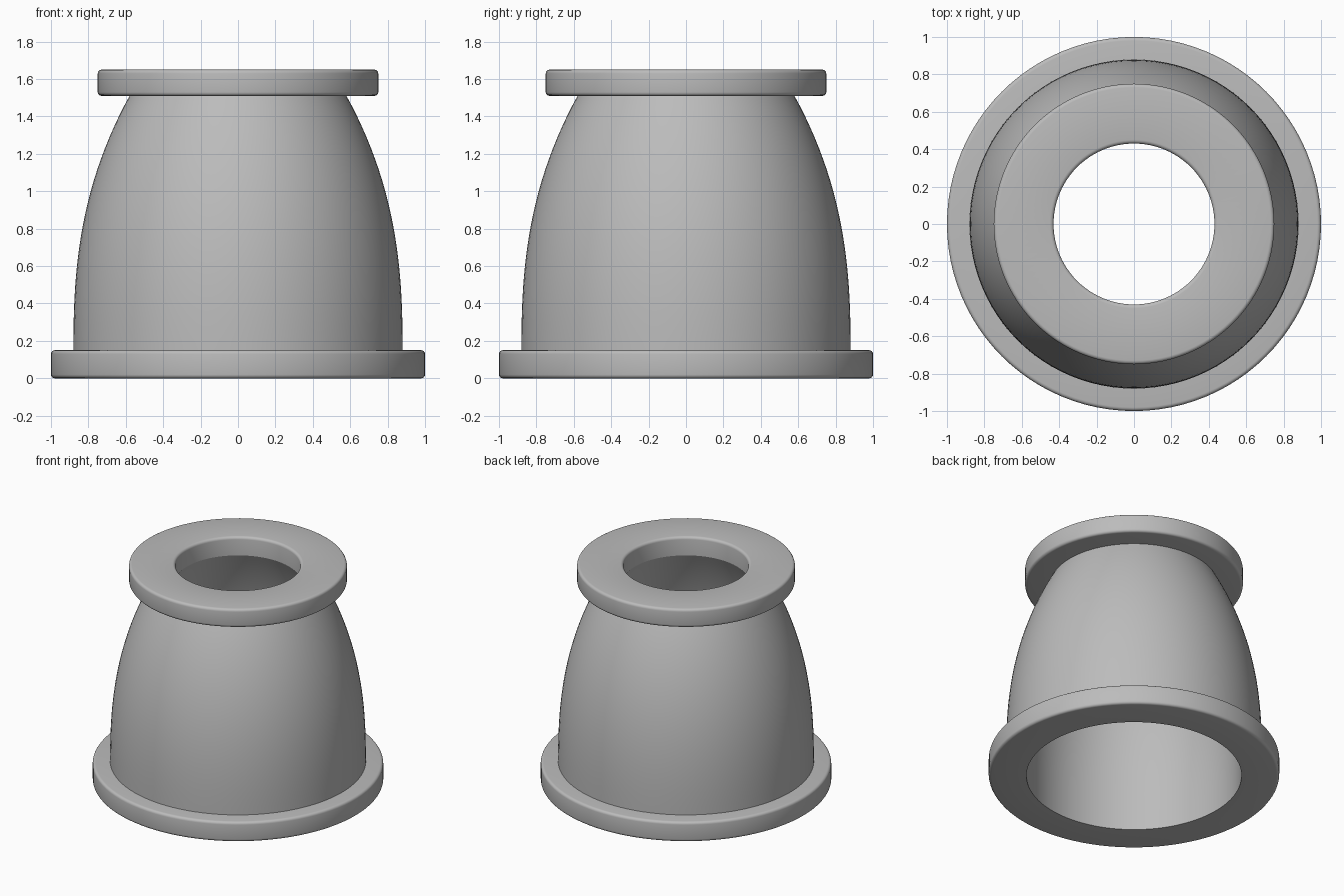
import bpy
import math

SEGMENTS = 96
BEVEL = 0.02

if "Cube" in bpy.data.objects:
    bpy.data.objects.remove(bpy.data.objects["Cube"], do_unlink=True)

grey = bpy.data.materials.new("plain grey")
grey.use_nodes = True
grey.diffuse_color = (0.5, 0.5, 0.5, 1)
grey.node_tree.nodes["Principled BSDF"].inputs["Base Color"].default_value = grey.diffuse_color


def lathe(name, profile):
    """Spin a closed (radius, height) profile around the z axis."""
    count = len(profile)
    verts, faces = [], []
    for s in range(SEGMENTS):
        a = math.tau * s / SEGMENTS
        verts += [(r * math.cos(a), r * math.sin(a), z) for r, z in profile]
        here, after = s * count, (s + 1) % SEGMENTS * count
        for i in range(count):
            j = (i + 1) % count
            faces.append((here + i, after + i, after + j, here + j))
    mesh = bpy.data.meshes.new(name)
    mesh.from_pydata(verts, [], faces)
    mesh.materials.append(grey)
    obj = bpy.data.objects.new(name, mesh)
    bpy.context.collection.objects.link(obj)
    bpy.ops.object.select_all(action="DESELECT")
    obj.select_set(True)
    bpy.context.view_layer.objects.active = obj
    bpy.ops.object.shade_smooth_by_angle(angle=math.radians(35))
    return obj


def corner(r, z, start, steps=4):
    """Quarter arc about (r, z), beginning at the given angle in degrees."""
    angles = [math.radians(start + 90 * k / steps) for k in range(steps + 1)]
    return [(r + BEVEL * math.cos(a), z + BEVEL * math.sin(a)) for a in angles]


def flange(name, inner, outer, low, high, round_hole):
    """Flat ring with a rounded rim; the hole's upper edge may be rounded too."""
    hole = corner(inner + BEVEL, high - BEVEL, 90) if round_hole else [(inner, high)]
    return lathe(name, [(inner, low)]
                 + corner(outer - BEVEL, low + BEVEL, -90)
                 + corner(outer - BEVEL, high - BEVEL, 0)
                 + hole)


# Flanges at the foot and the neck
flange("base_flange", 0.74, 1.0, 0.0, 0.15, False)
flange("top_flange", 0.43, 0.75, 1.51, 1.65, True)


# Hollow bell-shaped body between them
def wall(bottom, top, steps=24):
    points = []
    for k in range(steps + 1):
        t = k / steps
        points.append((bottom + (top - bottom) * t ** 2.5, 0.15 + 1.36 * t))
    return points


lathe("bell_body", wall(0.88, 0.58) + wall(0.74, 0.43)[::-1])
